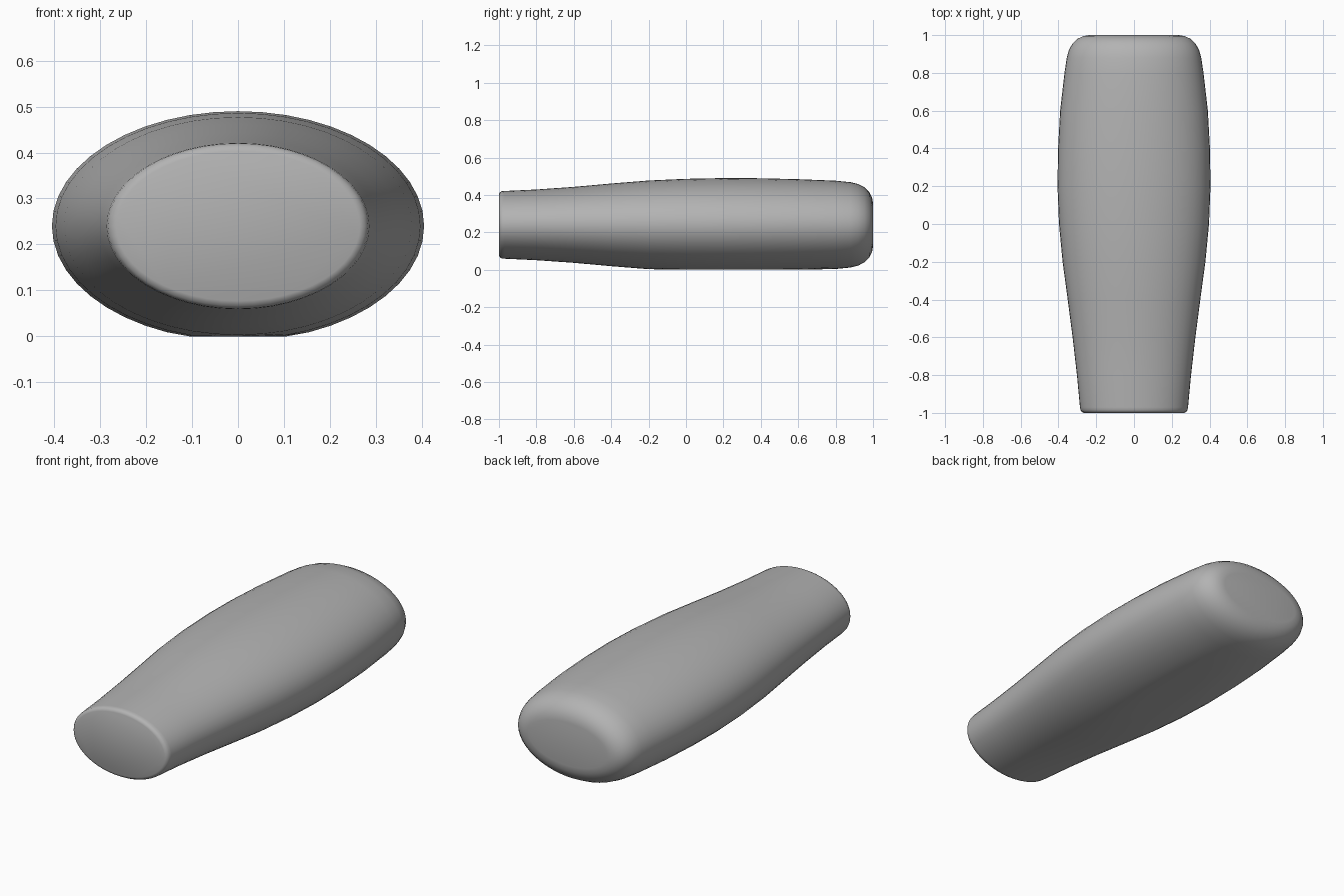
import bpy, bmesh, math

if "Cube" in bpy.data.objects:
    bpy.data.objects.remove(bpy.data.objects["Cube"])

# Sections along the grip: y, half width, half height
SECTIONS = [
    (-1.0, .265, .163), (-.995, .276, .174), (-.985, .283, .180), (-.97, .286, .181),
    (-.8, .302, .189), (-.6, .325, .203), (-.4, .351, .221), (-.2, .378, .237),
    (0, .397, .246), (.2, .405, .25), (.4, .402, .249), (.6, .391, .244),
    (.8, .368, .236), (.88, .356, .228), (.92, .345, .218), (.955, .326, .200),
    (.98, .300, .175), (.995, .268, .145), (1.0, .235, .115),
]
SIDES = 48
CENTRE_Z = .24

# Grip body: lofted ellipses, flattened where it rests on the ground
bm = bmesh.new()
rings = []
for y, rx, rz in SECTIONS:
    ring = []
    for i in range(SIDES):
        a = 2 * math.pi * i / SIDES
        z = max(0, CENTRE_Z + rz * math.sin(a))
        ring.append(bm.verts.new((rx * math.cos(a), y, z)))
    rings.append(ring)
for r0, r1 in zip(rings, rings[1:]):
    for i in range(SIDES):
        j = (i + 1) % SIDES
        bm.faces.new((r0[i], r0[j], r1[j], r1[i]))
# End caps
bm.faces.new(rings[0])
bm.faces.new(rings[-1])
bmesh.ops.recalc_face_normals(bm, faces=bm.faces)

mesh = bpy.data.meshes.new("handle_grip")
bm.to_mesh(mesh)
bm.free()
grip = bpy.data.objects.new("handle_grip", mesh)
bpy.context.collection.objects.link(grip)

mat = bpy.data.materials.new("mid grey")
mat.diffuse_color = (.45, .45, .45, 1)
mat.use_nodes = True
mat.node_tree.nodes["Principled BSDF"].inputs["Base Color"].default_value = mat.diffuse_color
mesh.materials.append(mat)

bpy.context.view_layer.objects.active = grip
grip.select_set(True)
bpy.ops.object.shade_smooth_by_angle(angle=math.radians(40))
